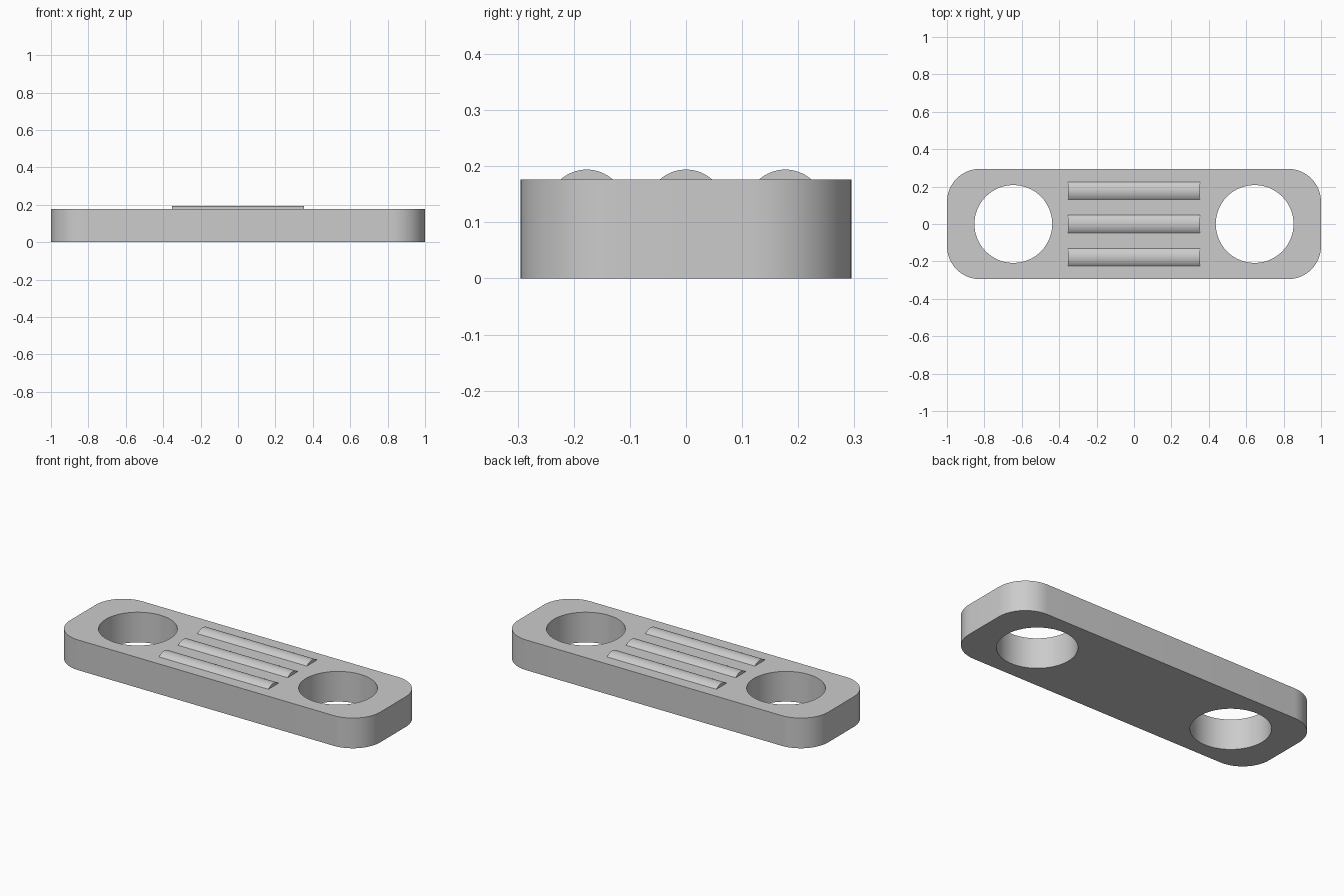
import bpy, bmesh
from math import sin, cos, pi, asin

cube = bpy.data.objects.get("Cube")
if cube:
    bpy.data.objects.remove(cube, do_unlink=True)

HALF_LENGTH, HALF_WIDTH, THICKNESS = 1.0, 0.295, 0.176
CORNER = 0.177
HOLE_X, HOLE_RADIUS = 0.645, 0.208
RIDGE_HALF, RIDGE_WIDTH, RIDGE_HEIGHT, RIDGE_GAP = 0.353, 0.047, 0.018, 0.177

grey = bpy.data.materials.new("plain grey")
grey.use_nodes = True
grey.diffuse_color = (0.6, 0.6, 0.6, 1)
grey.node_tree.nodes["Principled BSDF"].inputs["Base Color"].default_value = (0.6, 0.6, 0.6, 1)


def arc(cx, cy, radius, start, end, steps):
    """Points along an arc, both ends included."""
    angles = [start + (end - start) * i / steps for i in range(steps + 1)]
    return [(cx + radius * cos(a), cy + radius * sin(a)) for a in angles]


def add_object(name, bm):
    bmesh.ops.recalc_face_normals(bm, faces=bm.faces[:])
    mesh = bpy.data.meshes.new(name)
    bm.to_mesh(mesh)
    bm.free()
    mesh.materials.append(grey)
    obj = bpy.data.objects.new(name, mesh)
    bpy.context.collection.objects.link(obj)
    bpy.ops.object.select_all(action='DESELECT')
    obj.select_set(True)
    bpy.context.view_layer.objects.active = obj
    bpy.ops.object.shade_smooth_by_angle(angle=pi / 6)
    return obj


def extrude(bm, offset):
    """Thicken the flat faces into a closed solid."""
    result = bmesh.ops.extrude_face_region(bm, geom=bm.faces[:], use_keep_orig=True)
    verts = [g for g in result["geom"] if isinstance(g, bmesh.types.BMVert)]
    bmesh.ops.translate(bm, verts=verts, vec=offset)


# Plate: rounded rectangle with two round through-holes
outline = []
for quarter, (sx, sy) in enumerate([(1, 1), (-1, 1), (-1, -1), (1, -1)]):
    outline += arc(sx * (HALF_LENGTH - CORNER), sy * (HALF_WIDTH - CORNER), CORNER,
                   quarter * pi / 2, (quarter + 1) * pi / 2, 16)
holes = [arc(x, 0, HOLE_RADIUS, 0, 2 * pi, 64)[:-1] for x in (-HOLE_X, HOLE_X)]

bm = bmesh.new()
for loop in [outline] + holes:
    verts = [bm.verts.new((x, y, 0)) for x, y in loop]
    for i, v in enumerate(verts):
        bm.edges.new((verts[i - 1], v))
bmesh.ops.triangle_fill(bm, edges=bm.edges[:], use_beauty=True, normal=(0, 0, 1))
extrude(bm, (0, 0, THICKNESS))
add_object("plate", bm)

# Grip ridges: shallow circular segments running along the plate
radius = (RIDGE_WIDTH ** 2 + RIDGE_HEIGHT ** 2) / (2 * RIDGE_HEIGHT)
spread = asin(RIDGE_WIDTH / radius)
for name, side in (("front", -1), ("middle", 0), ("back", 1)):
    bm = bmesh.new()
    section = arc(side * RIDGE_GAP, THICKNESS + RIDGE_HEIGHT - radius, radius,
                  pi / 2 - spread, pi / 2 + spread, 16)
    bm.faces.new([bm.verts.new((-RIDGE_HALF, y, z)) for y, z in section])
    extrude(bm, (2 * RIDGE_HALF, 0, 0))
    add_object(name + "_grip_ridge", bm)
